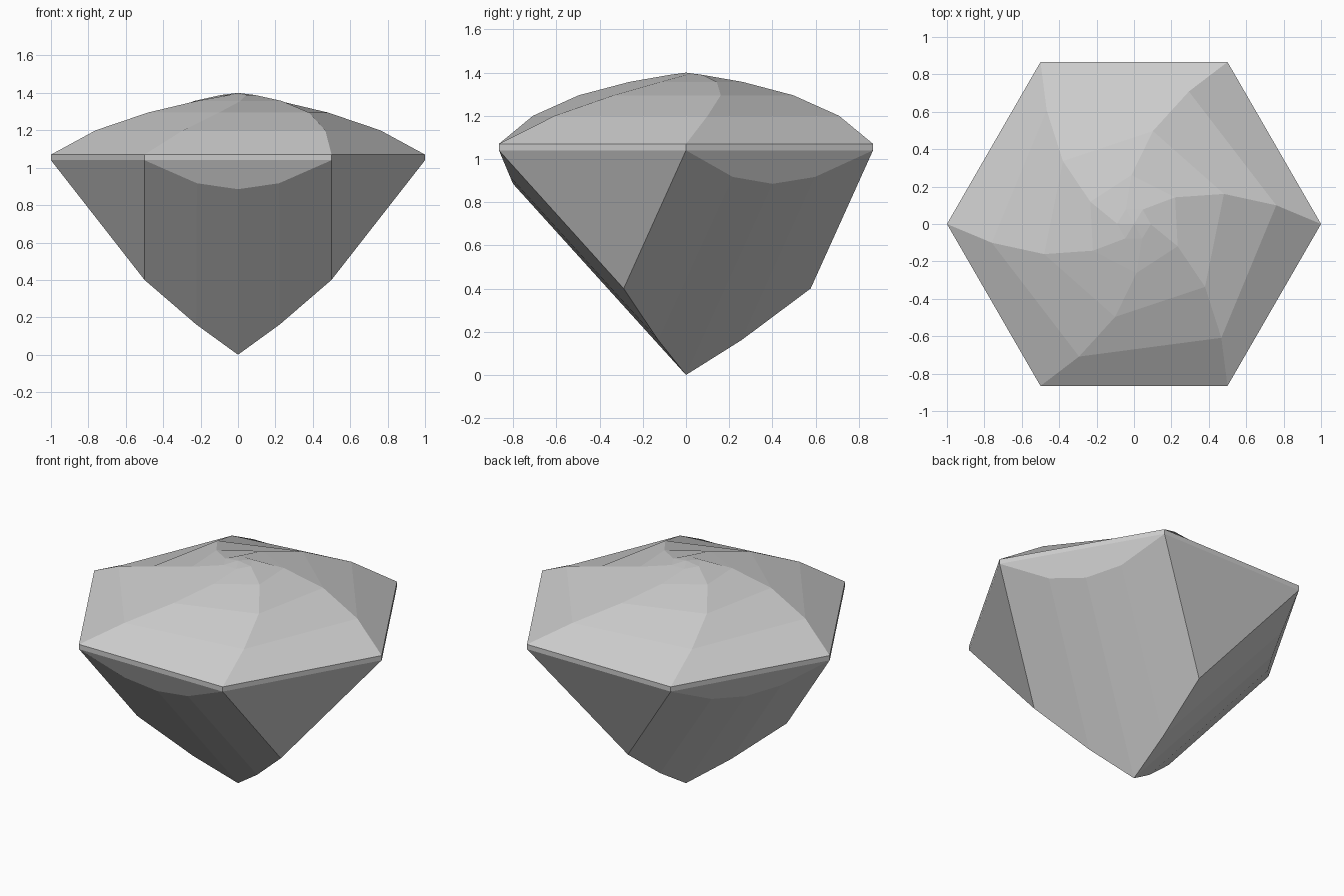
import bpy
import bmesh
from math import sin, cos, radians

default = bpy.data.objects.get("Cube")
if default:
    bpy.data.objects.remove(default, do_unlink=True)

GIRDLE_TOP, GIRDLE_BOTTOM = 1.07, 1.04

grey = bpy.data.materials.new("gem grey")
grey.use_nodes = True
colour = (0.6, 0.6, 0.6, 1)
grey.diffuse_color = colour
grey.node_tree.nodes["Principled BSDF"].inputs["Base Color"].default_value = colour


def polar(radius, degrees, z):
    a = radians(degrees)
    return (radius * cos(a), radius * sin(a), z)


def hexagon(bm, radius, twist, z):
    return [bm.verts.new(polar(radius, 60 * i + twist, z)) for i in range(6)]


def bridge(bm, lower, upper):
    for i in range(6):
        j = (i + 1) % 6
        bm.faces.new((lower[i], lower[j], upper[j], upper[i]))


def finish(bm, name):
    bmesh.ops.remove_doubles(bm, verts=bm.verts, dist=0.0005)
    mesh = bpy.data.meshes.new(name)
    bm.to_mesh(mesh)
    bm.free()
    mesh.materials.append(grey)
    bpy.context.collection.objects.link(bpy.data.objects.new(name, mesh))


# Crown: shrinking hexagons that twist into a spiral around the peak
bm = bmesh.new()
ring = hexagon(bm, 1, 0, GIRDLE_TOP)
for radius, twist, z in ((0.767, 7.5, 1.2), (0.507, 18.5, 1.295),
                         (0.262, 33, 1.357), (0.09, 59, 1.389)):
    upper = hexagon(bm, radius, twist, z)
    bridge(bm, ring, upper)
    ring = upper
peak = bm.verts.new((0, 0, 1.4))
for i in range(6):
    bm.faces.new((ring[i], ring[(i + 1) % 6], peak))
finish(bm, "crown")

# Girdle: thin upright band
bm = bmesh.new()
bridge(bm, hexagon(bm, 1, 0, GIRDLE_BOTTOM), hexagon(bm, 1, 0, GIRDLE_TOP))
finish(bm, "girdle")

# Pavilion: three flat triangles alternating with three fluted panels
bm = bmesh.new()
for turn in (30, 150, 270):
    def at(degrees, radius, z):
        return bm.verts.new(polar(radius, turn + degrees, z))

    def arc(side, z):
        # Point on the lower rim of the panel's top facet
        depth = 0.866 - (GIRDLE_BOTTOM - z) * 0.42
        a = radians(turn)
        return bm.verts.new((depth * cos(a) - side * sin(a),
                             depth * sin(a) + side * cos(a), z))

    top = [at(-30, 1, GIRDLE_BOTTOM), arc(-0.22, 0.917), arc(0, 0.885),
           arc(0.22, 0.917), at(30, 1, GIRDLE_BOTTOM)]
    low = [at(-60, 0.577, 0.4), at(-60, 0.258, 0.162), at(0, 0, 0),
           at(60, 0.258, 0.162), at(60, 0.577, 0.4)]
    bm.faces.new(top[::-1])
    for i in range(4):
        bm.faces.new((top[i], low[i], low[i + 1], top[i + 1]))
    bm.faces.new((at(30, 1, GIRDLE_BOTTOM), at(60, 0.577, 0.4),
                  at(90, 1, GIRDLE_BOTTOM)))
finish(bm, "pavilion")
